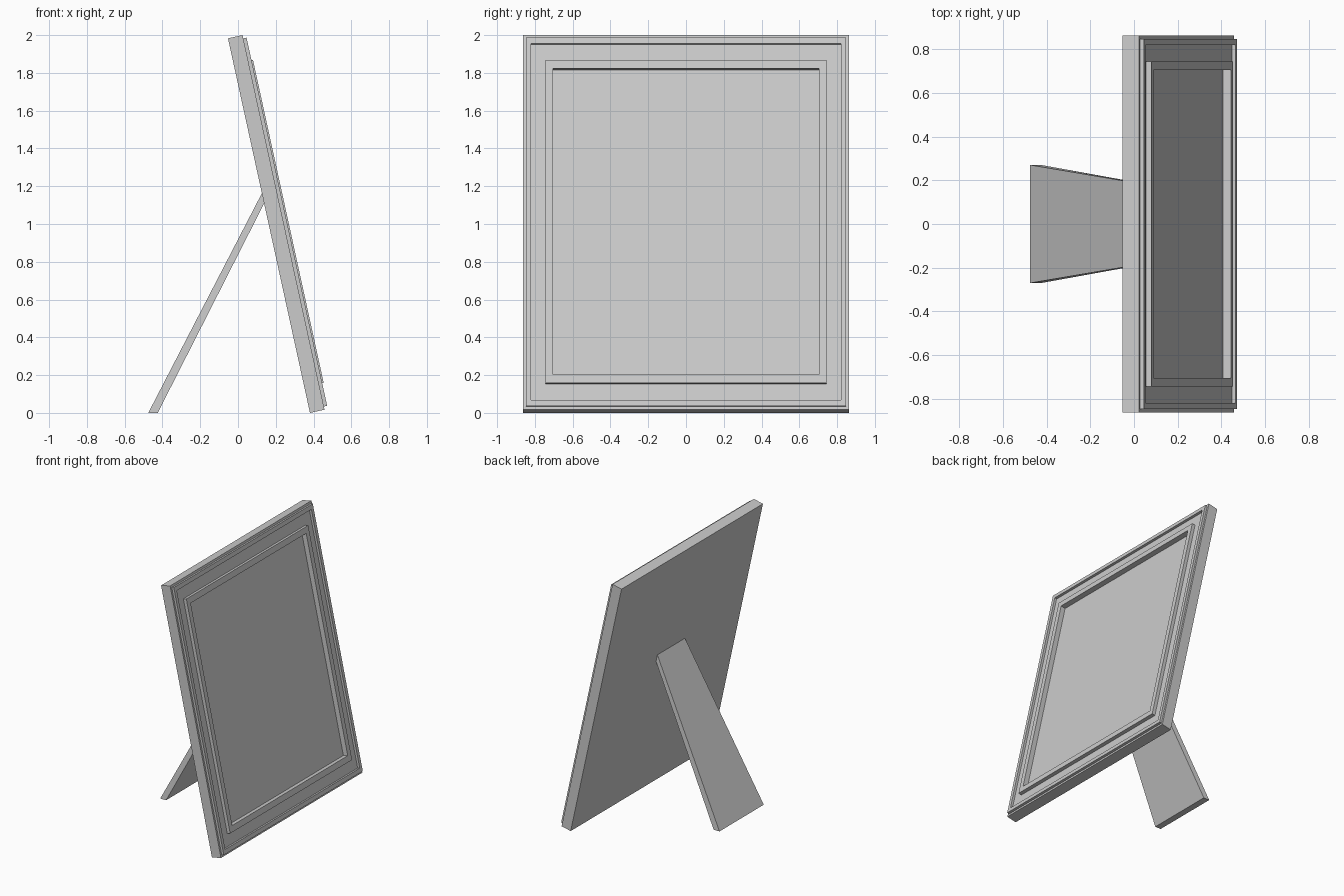
import bpy
import bmesh
import math
from mathutils import Vector

cube = bpy.data.objects.get("Cube")
if cube:
    bpy.data.objects.remove(cube, do_unlink=True)

grey = bpy.data.materials.new("plain_grey")
grey.use_nodes = True
colour = (0.6, 0.6, 0.6, 1)
grey.diffuse_color = colour
grey.node_tree.nodes["Principled BSDF"].inputs["Base Color"].default_value = colour

# Leaning frame axes: up the board, and out of its face
TILT = math.radians(12.35)
UP = Vector((-math.sin(TILT), 0, math.cos(TILT)))
OUT = Vector((math.cos(TILT), 0, math.sin(TILT)))
SIDE = Vector((0, 1, 0))
FOOT = Vector((0.381, 0, 0))
HALF_W, HALF_H = 0.862, 1.015


def rectangle(scale, depth):
    """Corners of a centred rectangle on the leaning board."""
    centre = FOOT + UP * HALF_H + OUT * depth
    return [centre + SIDE * (sy * HALF_W * scale) + UP * (su * HALF_H * scale)
            for sy, su in ((-1, -1), (1, -1), (1, 1), (-1, 1))]


def loft(name, loops, cap_end=True):
    """Join successive four-cornered loops into one solid."""
    bm = bmesh.new()
    rings = [[bm.verts.new(p) for p in loop] for loop in loops]
    for a, b in zip(rings, rings[1:]):
        for i in range(4):
            j = (i + 1) % 4
            bm.faces.new((a[i], a[j], b[j], b[i]))
    bm.faces.new(rings[0][::-1])
    if cap_end:
        bm.faces.new(rings[-1])
    bmesh.ops.recalc_face_normals(bm, faces=bm.faces)
    mesh = bpy.data.meshes.new(name)
    bm.to_mesh(mesh)
    bm.free()
    mesh.materials.append(grey)
    obj = bpy.data.objects.new(name, mesh)
    bpy.context.collection.objects.link(obj)
    return obj


# Frame: moulding profile as (scale, depth) steps from the back to the opening
BOARD, LIP, INNER, PANEL = 0.079, 0.097, 0.105, 0.067
profile = [(1, 0), (1, BOARD), (0.983, BOARD), (0.983, LIP), (0.951, LIP),
           (0.951, BOARD), (0.862, BOARD), (0.862, INNER),
           (0.817, INNER), (0.817, PANEL)]
loft("frame", [rectangle(s, d) for s, d in profile], cap_end=True)

# Support leg: tapered strut from the ground to the back of the board
def leg_end(half_width, rear, front):
    (xr, zr), (xf, zf) = rear, front
    return [Vector((xr, -half_width, zr)), Vector((xf, -half_width, zf)),
            Vector((xf, half_width, zf)), Vector((xr, half_width, zr))]


loft("support_leg", [leg_end(0.27, (-0.475, 0), (-0.425, 0)),
                     leg_end(0.168, (0.127, 1.164), (0.139, 1.11))])
